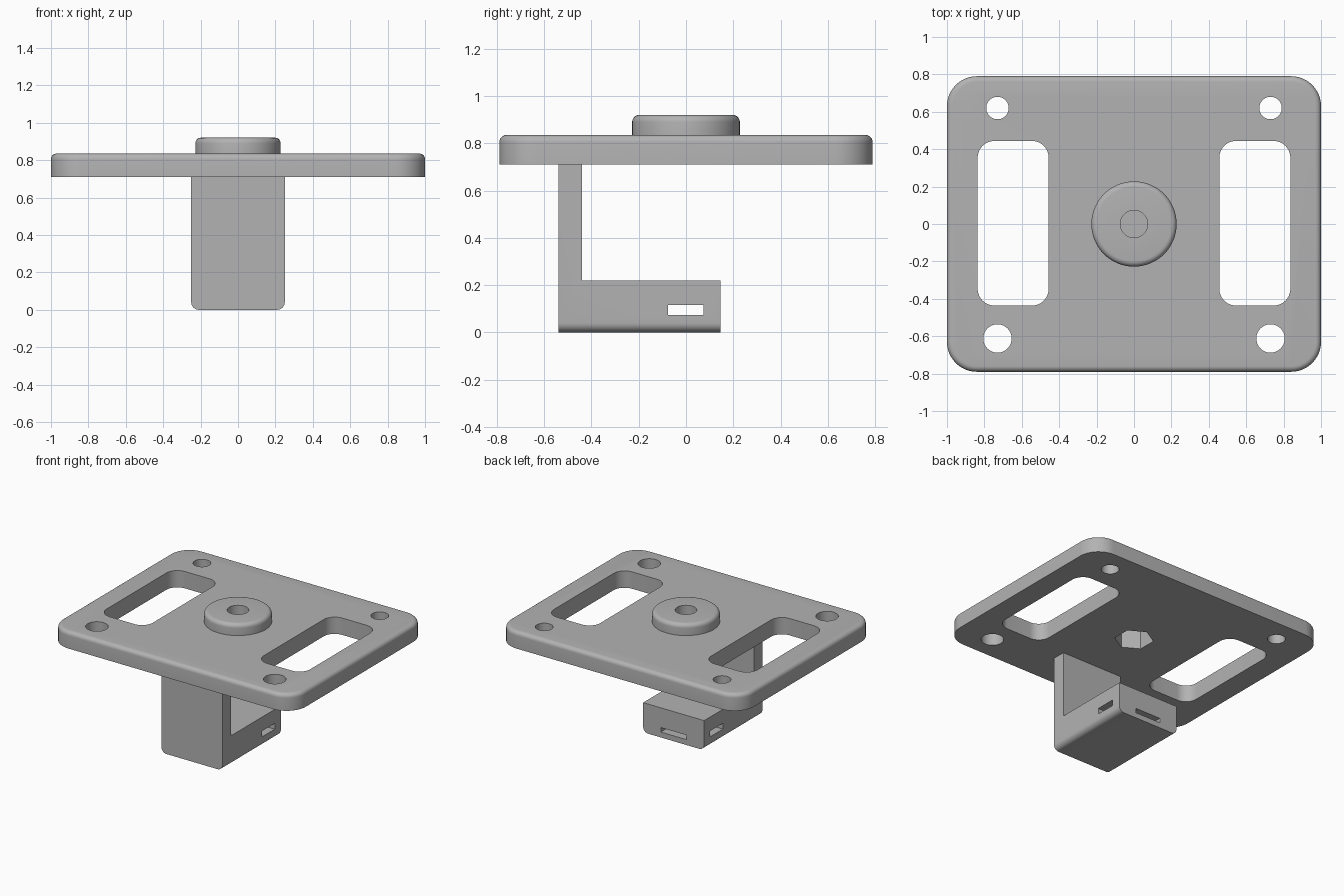
import bpy, bmesh
from math import pi, sin, cos

cube = bpy.data.objects.get("Cube")
if cube:
    bpy.data.objects.remove(cube, do_unlink=True)

grey = bpy.data.materials.new("matte grey")
grey.use_nodes = True
COLOR = (0.45, 0.45, 0.45, 1)
grey.diffuse_color = COLOR
grey.node_tree.nodes["Principled BSDF"].inputs["Base Color"].default_value = COLOR

PLATE_BOTTOM, PLATE_TOP, BOSS_TOP = 0.71, 0.835, 0.92


def polygon(radius, sides, cx=0, cy=0):
    return [(cx + radius * sin(2 * pi * i / sides), cy + radius * cos(2 * pi * i / sides))
            for i in range(sides)][::-1]


def rounded_rect(hx, hy, r, cx=0, cy=0, steps=12):
    pts = []
    for k, (sx, sy) in enumerate([(1, 1), (-1, 1), (-1, -1), (1, -1)]):
        for i in range(steps + 1):
            a = (k + i / steps) * pi / 2
            pts.append((cx + sx * (hx - r) + r * cos(a), cy + sy * (hy - r) + r * sin(a)))
    return pts


def make_object(name, bm):
    bmesh.ops.recalc_face_normals(bm, faces=bm.faces)
    mesh = bpy.data.meshes.new(name)
    bm.to_mesh(mesh)
    bm.free()
    mesh.materials.append(grey)
    ob = bpy.data.objects.new(name, mesh)
    bpy.context.collection.objects.link(ob)
    return ob


def loft(name, rings):
    """Stack (outline, z) rings into a closed solid."""
    bm = bmesh.new()
    loops = [[bm.verts.new((x, y, z)) for x, y in pts] for pts, z in rings]
    for a, b in zip(loops, loops[1:]):
        for i in range(len(a)):
            j = (i + 1) % len(a)
            bm.faces.new((a[i], a[j], b[j], b[i]))
    bm.faces.new(loops[0][::-1])
    bm.faces.new(loops[-1])
    return make_object(name, bm)


def filleted(name, outline, bottom, top, r, steps=6):
    """Solid whose top rim is rounded; outline(d) is the outline inset by d."""
    rings = [(outline(0), bottom)]
    for i in range(steps + 1):
        a = i / steps * pi / 2
        rings.append((outline(r * (1 - cos(a))), top - r * (1 - sin(a))))
    return loft(name, rings)


def box(name, x, y, z):
    pts = [(x[0], y[0]), (x[1], y[0]), (x[1], y[1]), (x[0], y[1])]
    return loft(name, [(pts, z[0]), (pts, z[1])])


def combine(target, other, operation="DIFFERENCE"):
    mod = target.modifiers.new(operation.lower(), "BOOLEAN")
    mod.operation, mod.object, mod.solver = operation, other, "EXACT"
    bpy.context.view_layer.objects.active = target
    bpy.ops.object.modifier_apply(modifier=mod.name)
    bpy.data.objects.remove(other, do_unlink=True)


def smooth(ob):
    bpy.ops.object.select_all(action="DESELECT")
    ob.select_set(True)
    bpy.context.view_layer.objects.active = ob
    bpy.ops.object.shade_smooth_by_angle(angle=pi / 6)


# Mounting plate with its round boss
plate = filleted("mounting_plate", lambda d: rounded_rect(1 - d, 0.79 - d, 0.16 - d),
                 PLATE_BOTTOM, PLATE_TOP, 0.03)
boss = filleted("boss", lambda d: polygon(0.228 - d, 64), 0.78, BOSS_TOP, 0.03)
combine(plate, boss, "UNION")


def cut_through(outline, top=1.1):
    combine(plate, loft("cutter", [(outline, 0.6), (outline, top)]))


# Windows and corner holes, larger at the front
for side in (-1, 1):
    cut_through(rounded_rect(0.19, 0.44, 0.09, side * 0.646, 0.004))
    cut_through(polygon(0.06, 40, side * 0.73, 0.62))
    cut_through(polygon(0.076, 40, side * 0.73, -0.612))

# Bolt hole with a hexagonal nut pocket underneath
cut_through(polygon(0.073, 40))
cut_through(polygon(0.132, 6), top=0.85)
smooth(plate)

# L-shaped bracket, rounded along its lower side edges
profile = [(-0.54, 0), (0.145, 0), (0.145, 0.22), (-0.44, 0.22),
           (-0.44, PLATE_BOTTOM), (-0.54, PLATE_BOTTOM)]
bm = bmesh.new()
face = bm.faces.new([bm.verts.new((-0.25, y, z)) for y, z in profile])
ext = bmesh.ops.extrude_face_region(bm, geom=[face])
for v in ext["geom"]:
    if isinstance(v, bmesh.types.BMVert):
        v.co.x = 0.25
low = [e for e in bm.edges
       if all(v.co.z < 0.001 for v in e.verts) and abs(e.verts[0].co.x - e.verts[1].co.x) < 0.001]
bmesh.ops.bevel(bm, geom=low, offset=0.04, segments=8, profile=0.5, affect="EDGES")
bracket = make_object("bracket", bm)

# Strap slot from side to side, and a narrow slot in the back
combine(bracket, box("cutter", (-0.4, 0.4), (-0.076, 0.074), (0.073, 0.116)))
combine(bracket, box("cutter", (-0.105, 0.105), (0.0, 0.3), (0.04, 0.0735)))
smooth(bracket)
